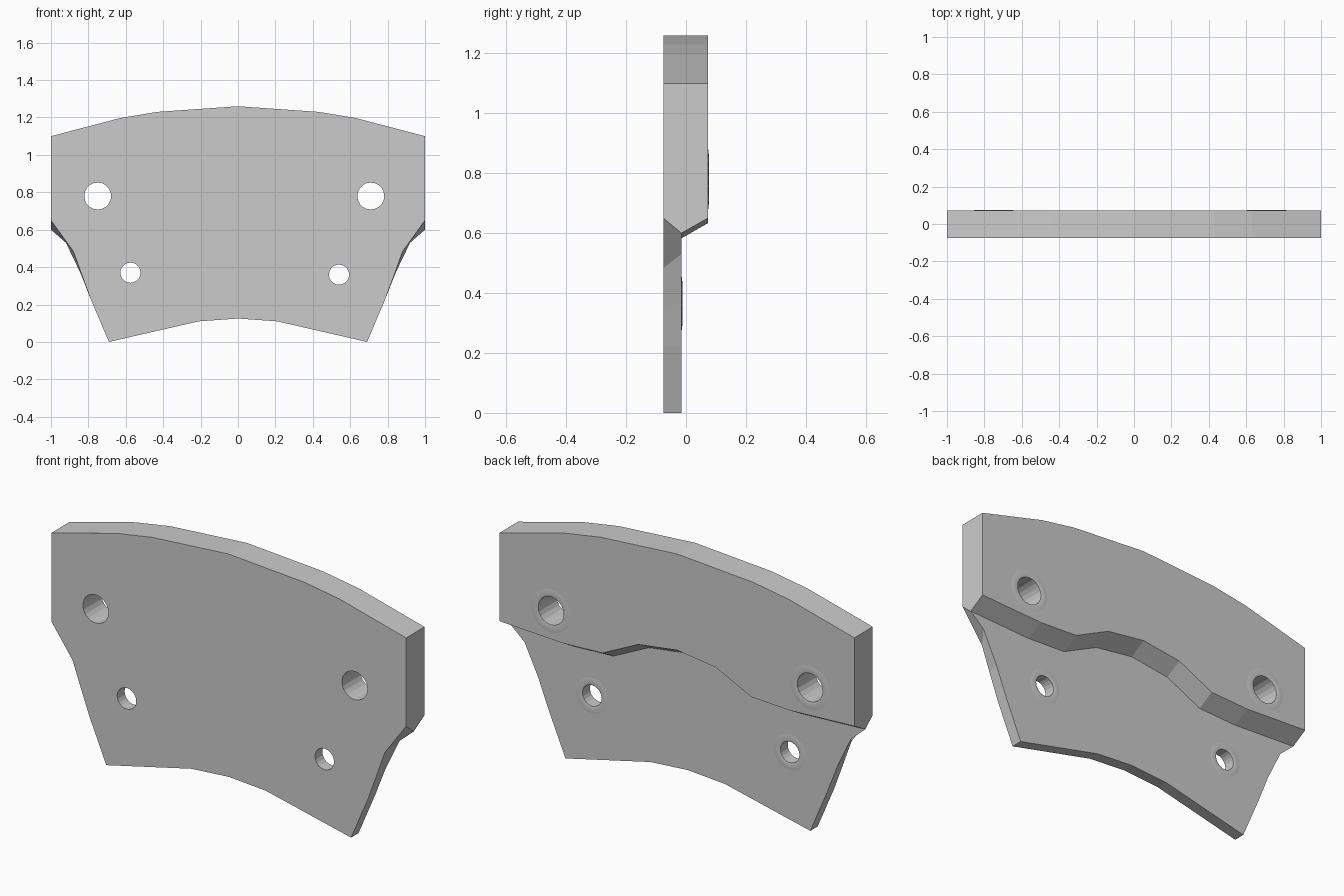
import bpy, bmesh, math
from mathutils import Matrix, Vector

if "Cube" in bpy.data.objects:
    bpy.data.objects.remove(bpy.data.objects["Cube"])

Y_FRONT, Y_STEP, Y_BACK = -0.075, -0.015, 0.073

# Right-half profiles (x, z), the left half is mirrored
top = [(0, 1.26), (0.43, 1.23), (0.63, 1.197), (1, 1.10)]
side_front = [(1, 0.65), (0.88, 0.484), (0.832, 0.35), (0.784, 0.22)]
side_back = [(1, 0.60), (0.92, 0.53), (0.843, 0.37), (0.784, 0.22)]
bottom = [(0.69, 0), (0.21, 0.11), (0, 0.125)]
step = [(1, 0.65), (0.64, 0.633), (0.42, 0.643), (0.22, 0.74), (0, 0.77)]
step_low = [(x, z - 0.05) for x, z in step]

# Holes: x, z, radius, rim radius, back surface y
holes = [(-0.75, 0.78, 0.072, 0.11, Y_BACK), (0.71, 0.78, 0.072, 0.11, Y_BACK),
         (-0.575, 0.37, 0.054, 0.09, Y_STEP), (0.54, 0.36, 0.054, 0.09, Y_STEP)]


def make_object(name, bm):
    mesh = bpy.data.meshes.new(name)
    bm.to_mesh(mesh)
    bm.free()
    ob = bpy.data.objects.new(name, mesh)
    bpy.context.collection.objects.link(ob)
    return ob


def mirrored(half):
    """Close a half profile that starts and ends on x = 0."""
    return half + [(-x, z) for x, z in reversed(half[1:-1])]


# Stepped plate: thick upper band, thin lower flange, sloped step between
bm = bmesh.new()
cache = {}


def v(p, y):
    key = (round(p[0], 4), y, round(p[1], 4))
    if key not in cache:
        cache[key] = bm.verts.new((p[0], y, p[1]))
    return cache[key]


def strip(a, ya, b, yb):
    """Quads between two profiles, on both halves."""
    for s in (1, -1):
        pa = [v((s * x, z), ya) for x, z in a]
        pb = [v((s * x, z), yb) for x, z in b]
        for i in range(len(a) - 1):
            bm.faces.new((pa[i], pa[i + 1], pb[i + 1], pb[i]))


bm.faces.new([v(p, Y_FRONT) for p in mirrored(top + side_front + bottom)])
bm.faces.new([v(p, Y_BACK) for p in mirrored(top + step)])
bm.faces.new([v(p, Y_STEP) for p in mirrored(step_low[::-1] + side_back[1:] + bottom)])
strip(top, Y_FRONT, top, Y_BACK)
strip(step, Y_BACK, step_low, Y_STEP)
strip(side_front + bottom, Y_FRONT, side_back + bottom, Y_STEP)
for s in (1, -1):
    bm.faces.new([v((s, 1.10), Y_FRONT), v((s, 0.65), Y_FRONT), v((s, 0.60), Y_STEP),
                  v((s, 0.65), Y_BACK), v((s, 1.10), Y_BACK)])
bmesh.ops.recalc_face_normals(bm, faces=bm.faces)
plate = make_object("stepped_plate", bm)

# Drill the four bolt holes
bm = bmesh.new()
for x, z, r, rim, y in holes:
    bmesh.ops.create_cone(bm, cap_ends=True, segments=20, radius1=r, radius2=r, depth=0.6,
                          matrix=Matrix.Translation((x, 0, z)) @ Matrix.Rotation(math.pi / 2, 4, 'X'))
cutter = make_object("hole_cutter", bm)
cutter.hide_render = True
mod = plate.modifiers.new("holes", 'BOOLEAN')
mod.operation, mod.solver, mod.object = 'DIFFERENCE', 'EXACT', cutter
bpy.context.view_layer.objects.active = plate
bpy.ops.object.modifier_apply(modifier=mod.name)
bpy.data.objects.remove(cutter)

# Slightly raised rims around the holes on the back
bm = bmesh.new()
for x, z, r, rim, y in holes:
    rings = []
    for rad, h in ((rim, 0), (r + 0.012, 0.003), (r, 0)):
        rings.append([bm.verts.new((x + rad * math.cos(a), y + h, z + rad * math.sin(a)))
                      for a in (2 * math.pi * i / 20 for i in range(20))])
    for a, b in zip(rings, rings[1:]):
        for i in range(20):
            j = (i + 1) % 20
            f = bm.faces.new((a[i], b[i], b[j], a[j]))
            f.normal_update()
            if f.normal.y < 0:
                f.normal_flip()
            f.smooth = True
make_object("hole_rims", bm)
